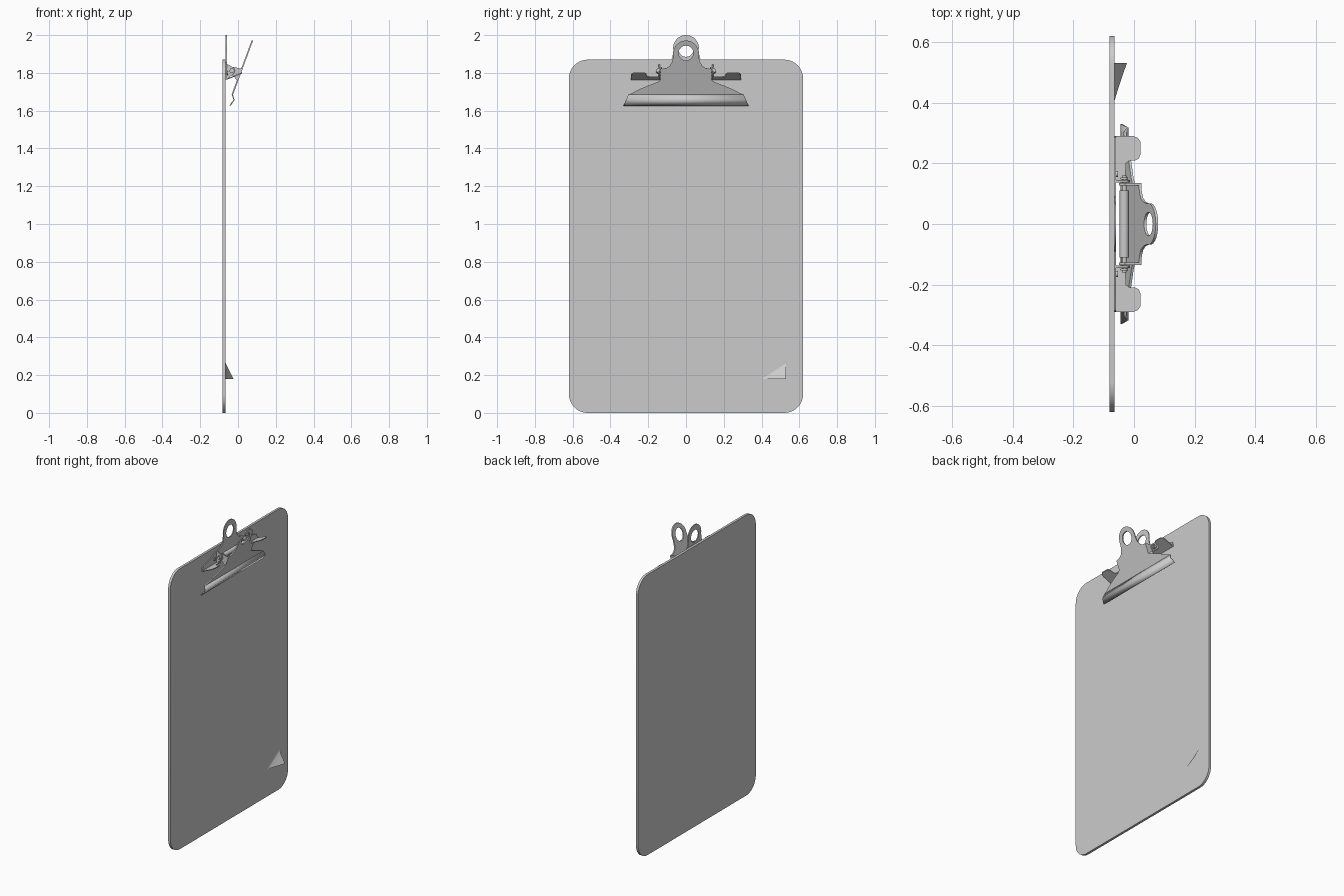
import bpy, bmesh, math
from mathutils import Matrix, Vector

if "Cube" in bpy.data.objects:
    bpy.data.objects.remove(bpy.data.objects["Cube"])


def circle(cy, cz, r, a0=0, a1=360, n=32, closed=True):
    steps = n if closed else n - 1
    return [(cy + r * math.cos(math.radians(a0 + (a1 - a0) * i / steps)),
             cz + r * math.sin(math.radians(a0 + (a1 - a0) * i / steps))) for i in range(n)]


def mirror_outline(half):
    return half + [(-y, z) for y, z in reversed(half)]


def plate(name, loops, thick, origin, ex, ey, ez):
    """Flat plate from 2D loops (later loops are holes), mapped by three axes."""
    cu = bpy.data.curves.new(name + "_outline", 'CURVE')
    cu.dimensions = '2D'
    cu.fill_mode = 'BOTH'
    cu.extrude = thick / 2
    for loop in loops:
        sp = cu.splines.new('POLY')
        sp.points.add(len(loop) - 1)
        for p, (u, v) in zip(sp.points, loop):
            p.co = (u, v, 0, 1)
        sp.use_cyclic_u = True
    tmp = bpy.data.objects.new(name + "_tmp", cu)
    bpy.context.collection.objects.link(tmp)
    dg = bpy.context.evaluated_depsgraph_get()
    me = bpy.data.meshes.new_from_object(tmp.evaluated_get(dg))
    bpy.data.objects.remove(tmp)
    m = Matrix((ex, ey, ez)).transposed().to_4x4()
    m.translation = Vector(origin)
    me.transform(m)
    return finish(name, me)


def finish(name, me):
    bm = bmesh.new()
    bm.from_mesh(me)
    bmesh.ops.remove_doubles(bm, verts=bm.verts, dist=1e-5)
    bmesh.ops.recalc_face_normals(bm, faces=bm.faces)
    bm.to_mesh(me)
    bm.free()
    me.name = name
    ob = bpy.data.objects.new(name, me)
    bpy.context.collection.objects.link(ob)
    bpy.ops.object.select_all(action='DESELECT')
    ob.select_set(True)
    bpy.context.view_layer.objects.active = ob
    bpy.ops.object.shade_smooth_by_angle(angle=math.radians(30))
    return ob


def grid_mesh(name, rows):
    """Quad sheet through equally long rows of points."""
    n = len(rows[0])
    verts = [p for r in rows for p in r]
    faces = [(i * n + j, i * n + j + 1, (i + 1) * n + j + 1, (i + 1) * n + j)
             for i in range(len(rows) - 1) for j in range(n - 1)]
    me = bpy.data.meshes.new(name)
    me.from_pydata(verts, [], faces)
    return finish(name, me)


X, Y, Z = (1, 0, 0), (0, 1, 0), (0, 0, 1)

# board with rounded corners
R = 0.1
corners = [(0.62 - R, 1.87 - R, 0), (R - 0.62, 1.87 - R, 90), (R - 0.62, R, 180), (0.62 - R, R, 270)]
outline = [p for y, z, a in corners for p in circle(y, z, R, a, a + 90, 12, False)]
plate("board", [outline], 0.016, (-0.073, 0, 0), Y, Z, X)

# paper sheet lying flush in the board face, one corner lifted
ys = [-0.53] + [0.40 + 0.13 * i / 12 for i in range(13)]
zs = [0.18 + 0.085 * i / 12 for i in range(13)] + [1.7]
rows = []
for z in zs:
    rows.append([(-0.0655 + 0.042 * max(0, 1 - (0.53 - y) / 0.13 - (z - 0.18) / 0.085) ** 1.1, y, z)
                 for y in ys])
grid_mesh("paper", rows)

# rear clip plate with hanging ring
half = [(0.29, 1.765), (0.285, 1.793), (0.27, 1.80), (0.2, 1.815), (0.155, 1.84), (0.13, 1.843),
        (0.09, 1.855), (0.073, 1.88), (0.068, 1.905)]
ring = circle(0, 1.932, 0.068, -10, 90, 12, False)
plate("rear_clip_plate", [mirror_outline(half + ring), circle(0, 1.925, 0.04)],
      0.006, (-0.062, 0, 0), Y, Z, X)

# front clip lever, leaning outwards towards the top
SL = 0.37
half = [(0.305, 1.685), (0.285, 1.693), (0.25, 1.712), (0.2, 1.733), (0.15, 1.752), (0.135, 1.762),
        (0.135, 1.82), (0.105, 1.825), (0.085, 1.838), (0.073, 1.86), (0.068, 1.885)]
ring = circle(0, 1.903, 0.068, -5, 90, 12, False)
plate("front_clip_lever", [mirror_outline(half + ring), circle(0, 1.905, 0.039)],
      0.008, (-0.03 - SL * 1.685, 0, 0), Y, (SL, 0, 1), X)

# bent gripping lip at the bottom of the lever
prof = [(-0.030, 1.687, 0.303), (-0.027, 1.675, 0.31), (-0.021, 1.657, 0.317), (-0.042, 1.627, 0.33)]
lip = grid_mesh("gripping_lip", [[(x, -w, z), (x, w, z)] for x, z, w in prof])
sol = lip.modifiers.new("thickness", 'SOLIDIFY')
sol.thickness = 0.006
sol.offset = 0

lever_ear = [(0.02, 1.822), (-0.004, 1.758), (-0.025, 1.785), (-0.047, 1.795), (-0.05, 1.82), (-0.03, 1.832)]
base_ear = [(-0.062, 1.765), (-0.062, 1.845), (-0.05, 1.843), (-0.02, 1.826), (-0.014, 1.81), (-0.022, 1.795)]
flap = [(0.137, -0.062), (0.137, -0.03), (0.20, -0.026), (0.21, -0.015), (0.21, 0.005), (0.216, 0.016),
        (0.228, 0.021), (0.272, 0.021), (0.284, 0.013), (0.29, -0.003), (0.29, -0.062)]
for side, s in (("left", -1), ("right", 1)):
    # hinge ears on lever and base
    plate(side + "_lever_ear", [lever_ear], 0.007, (0, s * 0.131, 0), X, Z, (0, -1, 0))
    plate(side + "_base_ear", [base_ear], 0.007, (0, s * 0.141, 0), X, Z, (0, -1, 0))
    # rounded stop flaps
    plate(side + "_stop_flap", [[(s * y, x) for y, x in flap]], 0.006,
          (0, 0, 1.765 + 0.062 * 0.42), Y, (1, 0, 0.42), (0, 0, -1))
    # pin heads
    plate(side + "_pin_head", [circle(-0.032, 1.811, 0.013, n=20)], 0.008,
          (0, s * 0.15, 0), X, Z, (0, -1, 0))
    # small rivets on the rear plate
    plate(side + "_rivet", [circle(s * 0.165, 1.80, 0.01, n=16)], 0.008,
          (-0.057, 0, 0), Y, Z, X)

# hinge pin and spring sleeve
plate("hinge_pin", [circle(-0.032, 1.811, 0.008, n=20)], 0.32, (0, 0, 0), X, Z, (0, -1, 0))
plate("spring_sleeve", [circle(-0.032, 1.811, 0.015, n=24)], 0.22, (0, 0, 0), X, Z, (0, -1, 0))
